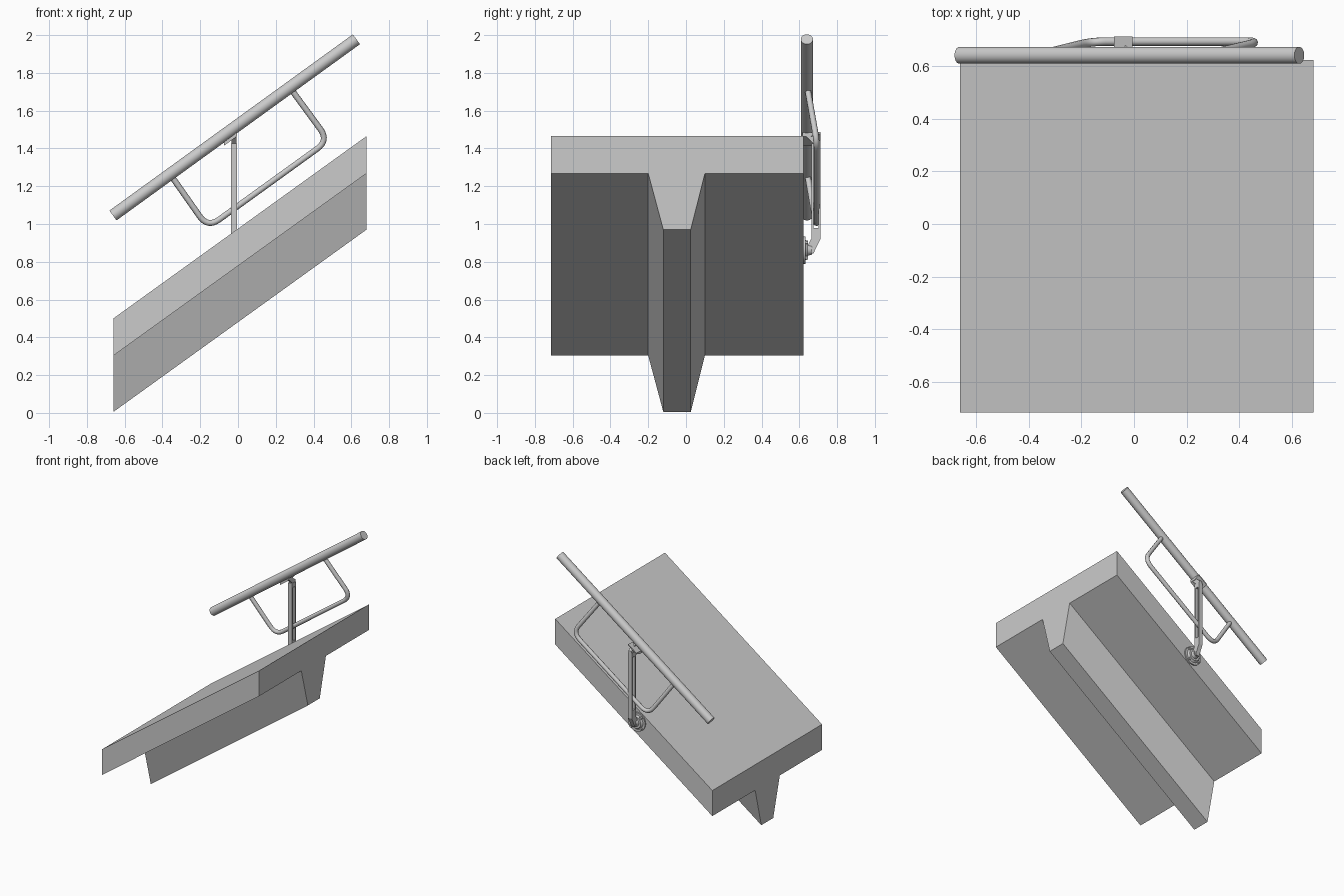
import bpy, bmesh, math
from mathutils import Vector, Matrix

if "Cube" in bpy.data.objects:
    bpy.data.objects.remove(bpy.data.objects["Cube"])

SLOPE = 0.72


def mesh_object(name, bm):
    bmesh.ops.recalc_face_normals(bm, faces=bm.faces)
    me = bpy.data.meshes.new(name)
    bm.to_mesh(me)
    bm.free()
    ob = bpy.data.objects.new(name, me)
    bpy.context.collection.objects.link(ob)
    return ob


def smooth(ob, angle=35):
    bpy.ops.object.select_all(action='DESELECT')
    ob.select_set(True)
    bpy.context.view_layer.objects.active = ob
    bpy.ops.object.shade_smooth_by_angle(angle=math.radians(angle))


def extrude_x(name, profile, x0, x1, slope=0.0):
    """Extrude a (y, z) profile along x, climbing by slope."""
    bm = bmesh.new()
    a = [bm.verts.new((x0, y, z)) for y, z in profile]
    b = [bm.verts.new((x1, y, z + slope * (x1 - x0))) for y, z in profile]
    bm.faces.new(a)
    bm.faces.new(b)
    n = len(a)
    for i in range(n):
        bm.faces.new((a[i], a[(i + 1) % n], b[(i + 1) % n], b[i]))
    return mesh_object(name, bm)


def rod(name, p, q, r, r2=None, sides=32):
    p, q = Vector(p), Vector(q)
    d = q - p
    m = Matrix.Translation((p + q) / 2) @ d.to_track_quat('Z', 'Y').to_matrix().to_4x4()
    bm = bmesh.new()
    bmesh.ops.create_cone(bm, cap_ends=True, segments=sides, radius1=r,
                          radius2=r if r2 is None else r2, depth=d.length, matrix=m)
    ob = mesh_object(name, bm)
    smooth(ob)
    return ob


def fillet(points, radius, steps=8):
    """Round the inner corners of a polyline."""
    pts = [Vector(p) for p in points]
    out = [pts[0]]
    for a, b, c in zip(pts, pts[1:], pts[2:]):
        s = b + (a - b).normalized() * radius
        e = b + (c - b).normalized() * radius
        for i in range(steps + 1):
            t = i / steps
            out.append(s * (1 - t) ** 2 + b * 2 * t * (1 - t) + e * t * t)
    return out + [pts[-1]]


def tube(name, points, r):
    cu = bpy.data.curves.new(name, 'CURVE')
    cu.dimensions = '3D'
    cu.bevel_depth = r
    cu.bevel_resolution = 3
    cu.use_fill_caps = True
    sp = cu.splines.new('POLY')
    sp.points.add(len(points) - 1)
    for sp_pt, p in zip(sp.points, points):
        sp_pt.co = (*p, 1)
    tmp = bpy.data.objects.new(name + "_path", cu)
    bpy.context.collection.objects.link(tmp)
    me = bpy.data.meshes.new_from_object(tmp.evaluated_get(bpy.context.evaluated_depsgraph_get()))
    bpy.data.objects.remove(tmp)
    ob = bpy.data.objects.new(name, me)
    bpy.context.collection.objects.link(ob)
    smooth(ob, 50)
    return ob


# Sloping stair slab with a tapered beam underneath
extrude_x("ramp_slab", [(-0.715, 0.5), (-0.715, 0.303), (-0.2, 0.303), (-0.12, 0.005),
                        (0.025, 0.005), (0.1, 0.303), (0.622, 0.303), (0.622, 0.5)],
          -0.66, 0.68, SLOPE)

# Main handrail
rod("handrail", (-0.662, 0.64, 1.045), (0.627, 0.64, 1.978), 0.032)

# Lower loop rail, leaning outwards from the handrail
tube("loop_rail", fillet([(-0.35, 0.645, 1.25), (-0.16, 0.692, 0.98),
                          (0.48, 0.692, 1.442), (0.285, 0.645, 1.708)], 0.075), 0.016)

# Slotted post: two flat bars that bracket the loop rail
PX0, PX1 = -0.037, -0.005
extrude_x("post_outer_bar", [(0.702, 0.97), (0.712, 0.97), (0.712, 1.425), (0.702, 1.425)], PX0, PX1)
extrude_x("post_inner_bar", [(0.665, 0.97), (0.676, 0.97), (0.676, 1.425), (0.665, 1.425)], PX0, PX1)
extrude_x("post_cap", [(0.672, 1.39), (0.705, 1.39), (0.705, 1.425), (0.672, 1.425)], PX0, PX1)

# Post foot, bending back to the slab edge
extrude_x("post_foot", [(0.665, 0.98), (0.665, 0.925), (0.635, 0.87), (0.64, 0.835), (0.675, 0.845),
                        (0.712, 0.92), (0.712, 0.98)], PX0, PX1)

# Bracket from post head to the underside of the handrail
extrude_x("bracket_arm", [(0.69, 1.41), (0.712, 1.42), (0.712, 1.44), (0.645, 1.49),
                          (0.625, 1.49), (0.625, 1.475)], -0.034, -0.008)
extrude_x("saddle_plate", [(0.618, 1.414), (0.662, 1.414), (0.712, 1.428), (0.712, 1.438),
                           (0.662, 1.434), (0.618, 1.434)], -0.075, -0.005, SLOPE)

# Wall flange with stepped boss and fixing bolts
C = (-0.02, 0.862)
for name, y0, y1, r0, r1 in (("flange_plate", 0.618, 0.632, 0.073, 0.073),
                             ("flange_step", 0.632, 0.645, 0.055, 0.045),
                             ("flange_boss", 0.645, 0.668, 0.03, 0.024)):
    rod(name, (C[0], y0, C[1]), (C[0], y1, C[1]), r0, r1)
for i in range(4):
    a = math.radians(45 + 90 * i)
    x, z = C[0] + 0.058 * math.cos(a), C[1] + 0.058 * math.sin(a)
    rod(f"flange_bolt_{i + 1}", (x, 0.63, z), (x, 0.645, z), 0.01, sides=6)
